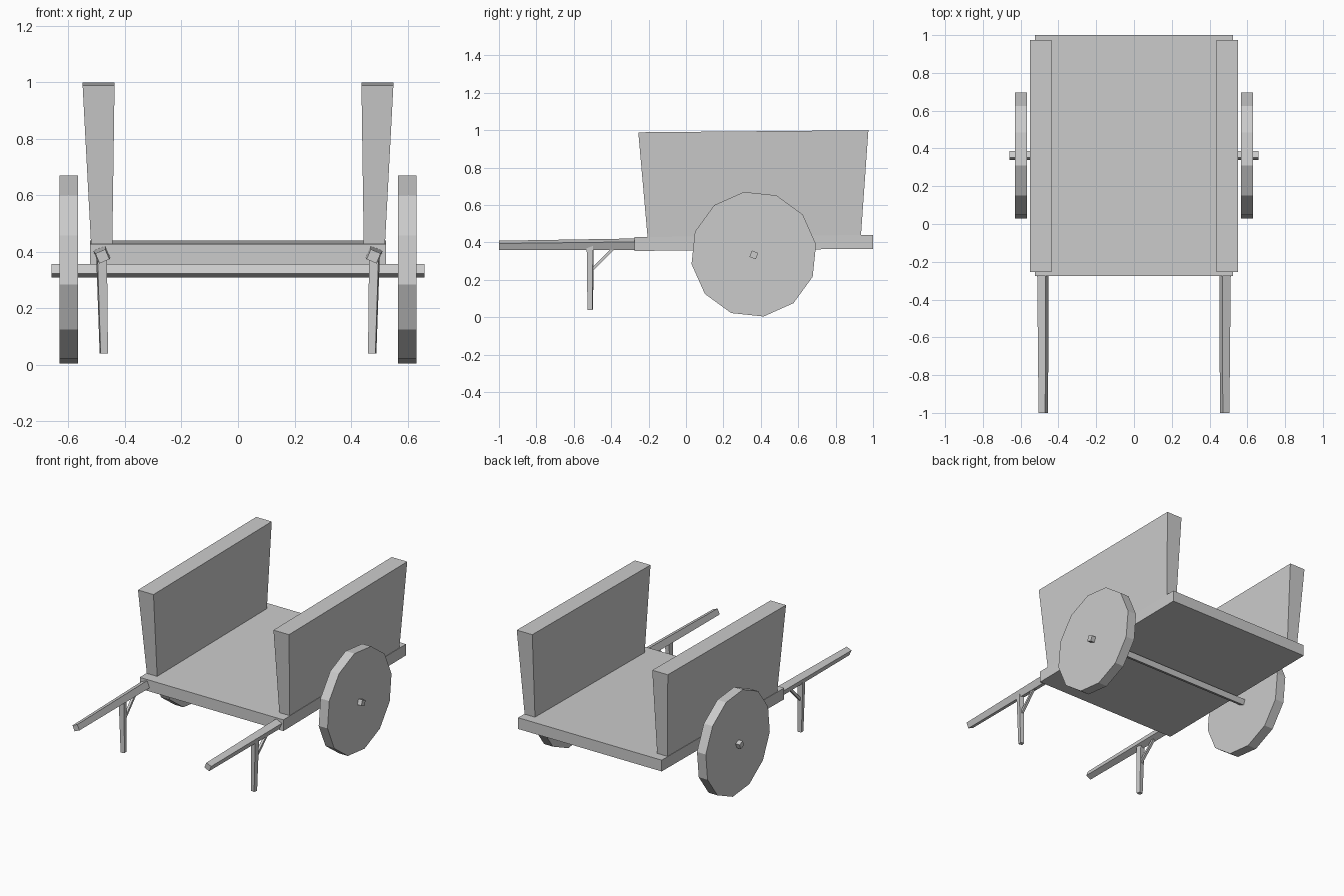
import bpy
import bmesh
from math import cos, sin, radians
from mathutils import Vector

if "Cube" in bpy.data.objects:
    bpy.data.objects.remove(bpy.data.objects["Cube"], do_unlink=True)

grey = bpy.data.materials.new("plain_grey")
grey.use_nodes = True
grey.diffuse_color = (0.6, 0.6, 0.6, 1)
grey.node_tree.nodes["Principled BSDF"].inputs["Base Color"].default_value = (0.6, 0.6, 0.6, 1)

SLOPE = 0.009  # the cart bed rises slightly towards the back


def finish(name, bm):
    bmesh.ops.recalc_face_normals(bm, faces=bm.faces)
    mesh = bpy.data.meshes.new(name)
    bm.to_mesh(mesh)
    bm.free()
    mesh.materials.append(grey)
    obj = bpy.data.objects.new(name, mesh)
    bpy.context.collection.objects.link(obj)
    return obj


def slab(name, bottom, top, z0, z1):
    """Six-sided block; bottom and top are (x0, x1, y0, y1) rectangles."""
    bm = bmesh.new()
    bmesh.ops.create_cube(bm, size=2)
    for v in bm.verts:
        x0, x1, y0, y1 = top if v.co.z > 0 else bottom
        x = x1 if v.co.x > 0 else x0
        y = y1 if v.co.y > 0 else y0
        v.co = (x, y, (z1 if v.co.z > 0 else z0) + SLOPE * y)
    return finish(name, bm)


def rod(name, start, end, r0, r1, phase=45, sides=4, ref=(1, 0, 0)):
    """Tapered prism from start to end, turned by phase degrees from ref."""
    start, end = Vector(start), Vector(end)
    d = (end - start).normalized()
    v = Vector(ref).cross(d).normalized()
    u = d.cross(v)
    bm = bmesh.new()
    rings = []
    for p, r in ((start, r0), (end, r1)):
        angles = [radians(phase + 360 * i / sides) for i in range(sides)]
        rings.append([bm.verts.new(p + r * (cos(a) * u + sin(a) * v)) for a in angles])
        bm.faces.new(rings[-1])
    for i in range(sides):
        j = (i + 1) % sides
        bm.faces.new((rings[0][i], rings[0][j], rings[1][j], rings[1][i]))
    return finish(name, bm)


# Bed and axle
bed = (-0.523, 0.523, -0.275, 1.0)
slab("bed", bed, bed, 0.357, 0.431)
AXLE_Y, AXLE_Z = 0.3625, 0.337
rod("axle", (-0.66, AXLE_Y, 0.333), (0.66, AXLE_Y, 0.333), 0.0255, 0.0255,
    phase=67, ref=(0, 1, 0))

for side, label in ((1, "left"), (-1, "right")):
    # Side board, flaring outwards towards the top
    slab(label + "_board",
         (side * 0.445, side * 0.52, -0.205, 0.935),
         (side * 0.437, side * 0.55, -0.255, 0.975), 0.425, 0.991)

    # Solid twelve-sided wheel
    rod(label + "_wheel", (side * 0.567, AXLE_Y, AXLE_Z), (side * 0.631, AXLE_Y, AXLE_Z),
        0.337, 0.337, phase=-9 * side, sides=12, ref=(0, 1, 0))

    # Handle with its prop leg and brace
    rod(label + "_handle", (side * 0.48, -1.0, 0.384), (side * 0.482, -0.24, 0.391),
        0.027, 0.033, phase=45 - 23 * side)
    rod(label + "_leg", (side * 0.475, -0.512, 0.04), (side * 0.483, -0.512, 0.39),
        0.0185, 0.024, phase=45 + 8 * side)
    rod(label + "_brace", (side * 0.477, -0.512, 0.245), (side * 0.482, -0.38, 0.377),
        0.011, 0.011)
